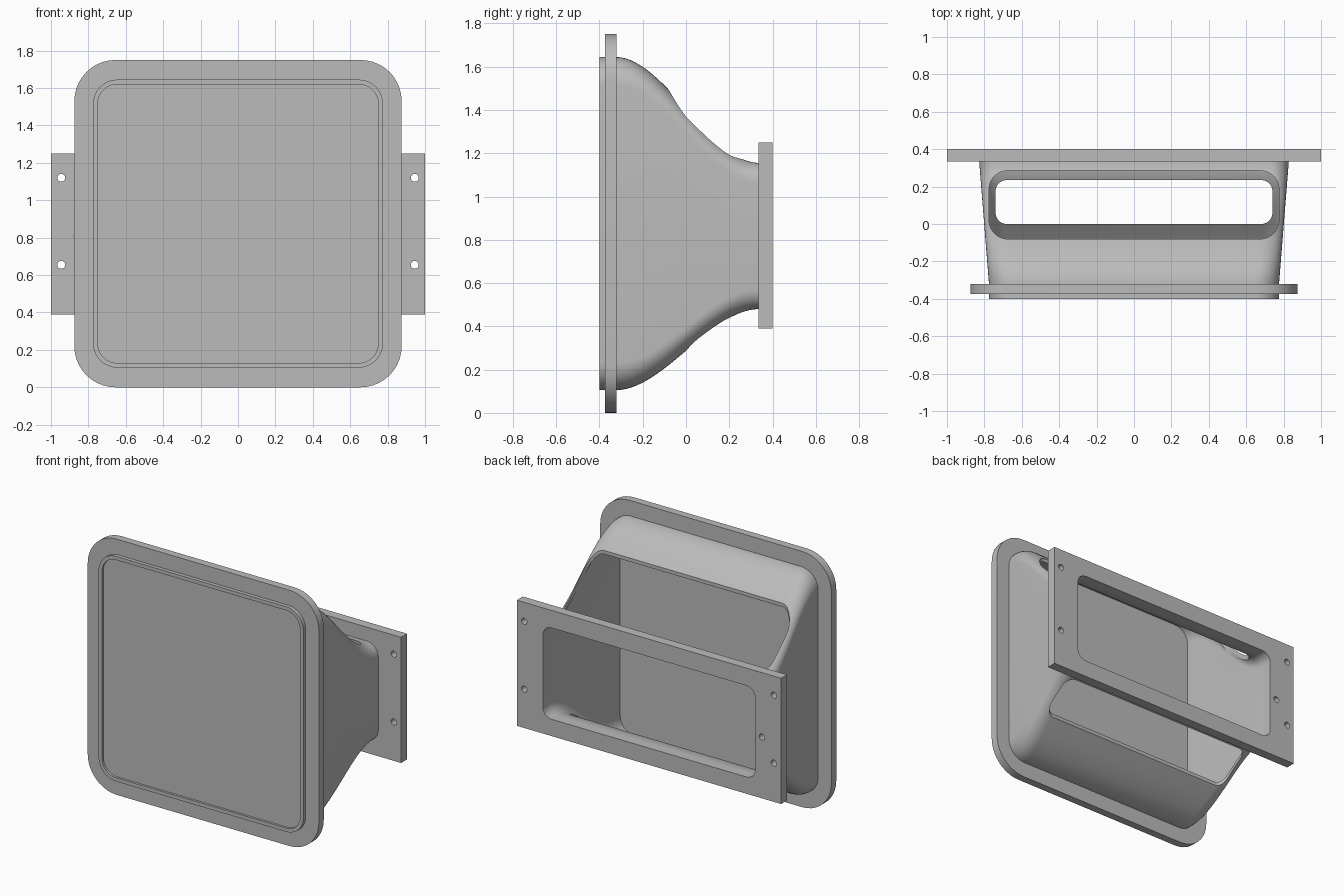
import bpy, bmesh, math
from mathutils import Matrix

if "Cube" in bpy.data.objects:
    bpy.data.objects.remove(bpy.data.objects["Cube"])

grey = bpy.data.materials.new("plain grey")
grey.use_nodes = True
grey.diffuse_color = (0.5, 0.5, 0.5, 1)
grey.node_tree.nodes["Principled BSDF"].inputs["Base Color"].default_value = (0.5, 0.5, 0.5, 1)


def rounded_rect(hw, low, high, r, seg=10):
    """Outline of a rounded rectangle as (u, v) pairs."""
    pts = []
    corners = [(hw - r, high - r), (r - hw, high - r), (r - hw, low + r), (hw - r, low + r)]
    for i, (cu, cv) in enumerate(corners):
        for k in range(seg + 1):
            a = math.pi / 2 * (i + k / seg)
            pts.append((cu + r * math.cos(a), cv + r * math.sin(a)))
    return pts


def ring(y, outline):
    return [(u, y, v) for u, v in outline]


def finish(name, bm):
    bmesh.ops.recalc_face_normals(bm, faces=bm.faces)
    mesh = bpy.data.meshes.new(name)
    bm.to_mesh(mesh)
    bm.free()
    mesh.materials.append(grey)
    obj = bpy.data.objects.new(name, mesh)
    bpy.context.collection.objects.link(obj)
    return obj


def loft(name, rings, loop=False):
    """Skin matching rings; either cap both ends or join last to first."""
    bm = bmesh.new()
    rows = [[bm.verts.new(p) for p in r] for r in rings]
    pairs = list(zip(rows, rows[1:]))
    if loop:
        pairs.append((rows[-1], rows[0]))
    else:
        bm.faces.new(rows[0])
        bm.faces.new(rows[-1])
    n = len(rows[0])
    for a, b in pairs:
        for i in range(n):
            j = (i + 1) % n
            bm.faces.new((a[i], a[j], b[j], b[i]))
    return finish(name, bm)


def activate(obj):
    bpy.ops.object.select_all(action="DESELECT")
    obj.select_set(True)
    bpy.context.view_layer.objects.active = obj


def cut(obj, cutter):
    """Subtract a helper solid, then discard it."""
    cutter.hide_render = True
    mod = obj.modifiers.new("cut", "BOOLEAN")
    mod.operation = "DIFFERENCE"
    mod.solver = "EXACT"
    mod.object = cutter
    activate(obj)
    bpy.ops.object.modifier_apply(modifier=mod.name)
    bpy.data.objects.remove(cutter)


def hood_outline(t, inset):
    """Hood section, blending from the front mouth (0) to the rear throat (1)."""
    s = t * t * (3 - 2 * t)

    def mix(a, b, f):
        return a + (b - a) * f
    return rounded_rect(mix(0.775, 0.828, t) - inset, mix(0.105, 0.48, s) + inset,
                        mix(1.645, 1.155, s) - inset, mix(0.13, 0.09, t) - inset)


# Hollow hood with an S-curved top and bottom
Y0, Y1, STEPS, WALL = -0.325, 0.338, 28, 0.025
stations = [(-0.4, 0)] + [(Y0 + (Y1 - Y0) * i / STEPS, i / STEPS) for i in range(STEPS + 1)]
outer = [ring(y, hood_outline(t, 0)) for y, t in stations]
inner = [ring(y, hood_outline(t, WALL)) for y, t in reversed(stations)]
hood = loft("hood", outer + inner, loop=True)


# Openings through the roof and, slightly smaller, the floor
def slot(hw, y0, y1, r, z0, z1):
    outline = rounded_rect(hw, y0, y1, r)
    return loft("slot_cutter", [[(u, v, z) for u, v in outline] for z in (z0, z1)])


cut(hood, slot(0.775, -0.08, 0.285, 0.1, 0.88, 2))
cut(hood, slot(0.74, 0, 0.235, 0.06, -0.2, 0.87))

# Front flange around the mouth
big = rounded_rect(0.875, 0, 1.75, 0.22)
mouth = hood_outline(0, 0.01)
front_flange = loft("front_flange", [ring(-0.375, big), ring(-0.322, big),
                                     ring(-0.322, mouth), ring(-0.375, mouth)], loop=True)

# Closed panel set slightly back inside the front lip
pane = hood_outline(0, 0.015)
front_panel = loft("front_panel", [ring(-0.385, pane), ring(-0.36, pane)])

# Rear mounting plate with throat opening and screw holes
bm = bmesh.new()
bmesh.ops.create_cube(bm, size=1, matrix=Matrix.Translation((0, 0.3675, 0.82))
                      @ Matrix.Diagonal((2, 0.065, 0.86, 1)))
rear_plate = finish("rear_plate", bm)
throat = hood_outline(1, WALL)
cut(rear_plate, loft("throat_cutter", [ring(0.2, throat), ring(0.5, throat)]))

holes = [(side * 0.945, z) for side in (-1, 1) for z in (0.655, 1.12)] + [(-0.855, 0.81)]
for x, z in holes:
    bm = bmesh.new()
    bmesh.ops.create_cone(bm, cap_ends=True, segments=24, radius1=0.021, radius2=0.021, depth=0.3,
                          matrix=Matrix.Translation((x, 0.3675, z)) @ Matrix.Rotation(math.pi / 2, 4, "X"))
    cut(rear_plate, finish("hole_cutter", bm))

for part in (hood, front_flange, front_panel, rear_plate):
    activate(part)
    bpy.ops.object.shade_smooth_by_angle(angle=math.radians(30))
